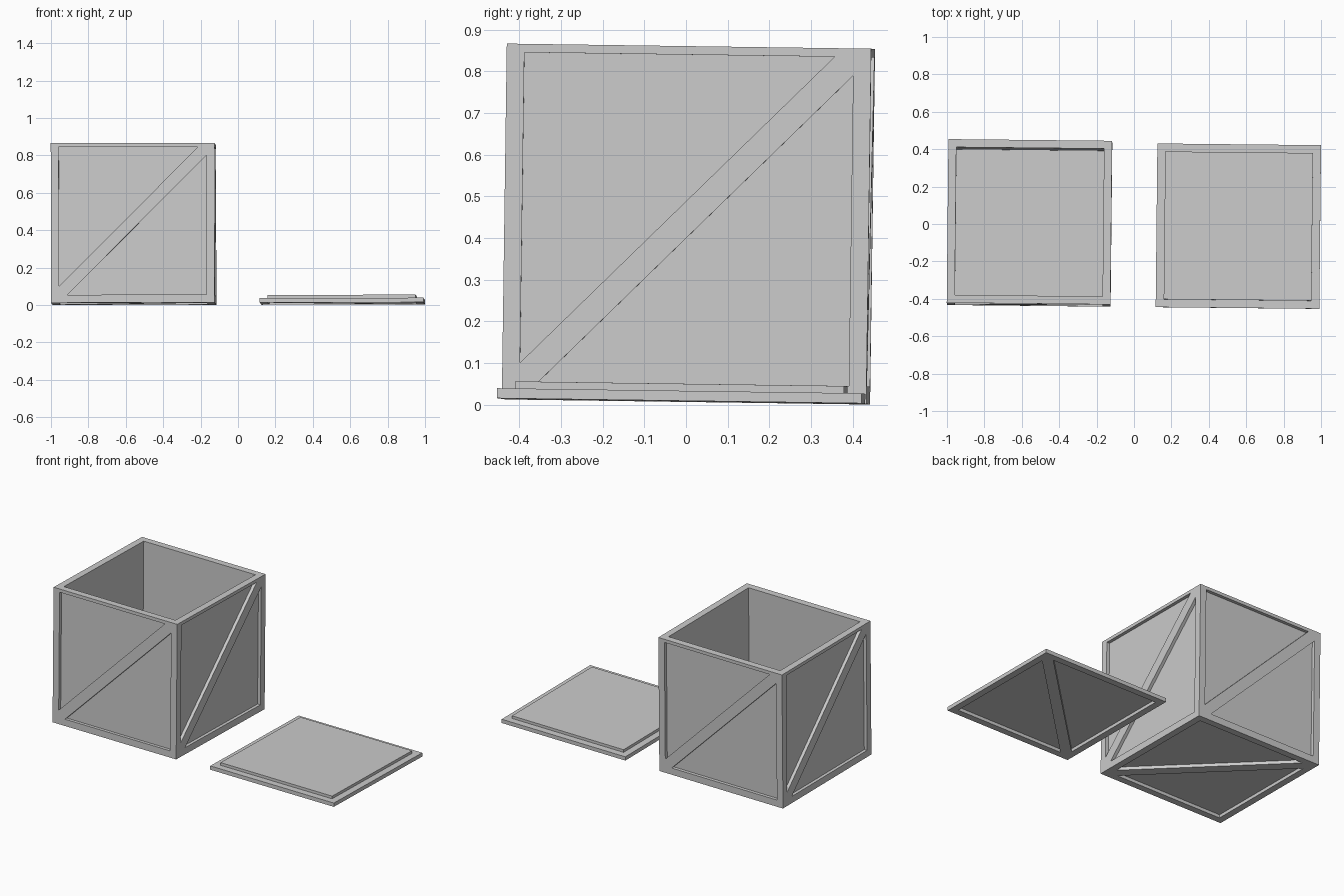
import bpy, bmesh
from mathutils import Vector, Matrix, Euler

if "Cube" in bpy.data.objects:
    bpy.data.objects.remove(bpy.data.objects["Cube"])

W = 0.875        # outer width of crate and lid
H = 0.853        # crate height
M = 0.0425       # frame width and wall thickness
GAP = 0.045      # half the brace width, measured along the frame
DEPTH = 0.02     # depth of the recessed triangles
SLAB, LID_TOP = 0.024, 0.041
X, Y, Z = Vector((1, 0, 0)), Vector((0, 1, 0)), Vector((0, 0, 1))

grey = bpy.data.materials.new("plain grey")
grey.diffuse_color = (0.6, 0.6, 0.6, 1)
grey.use_nodes = True
grey.node_tree.nodes["Principled BSDF"].inputs["Base Color"].default_value = grey.diffuse_color


def poly(bm, pts):
    return bm.faces.new([bm.verts.new(p) for p in pts])


def braced_panel(bm, origin, u, v, width, height):
    """Framed panel with a diagonal brace and two recessed triangles."""
    def at(a, b, d=0.0):
        return origin + u * a + v * b - u.cross(v) * d

    lo, hi = M, W - M
    outer = [(0, 0), (width, 0), (width, height), (0, height)]
    upper = [(lo, hi), (lo, lo + GAP), (hi - GAP, hi)]
    lower = [(hi, lo), (hi, hi - GAP), (lo + GAP, lo)]
    a, b, c, d = outer
    p, r, q = upper
    s, t, k = lower
    # frame strips, then the brace
    for face in ([a, b, s, k], [b, c, t, s], [c, d, p, q], [d, a, r, p],
                 [a, k, t, c, q, r]):
        poly(bm, [at(*e) for e in face])
    # recessed triangles and their side walls
    for tri in (upper, lower):
        poly(bm, [at(*e, DEPTH) for e in tri])
        for i in range(3):
            e, f = tri[i], tri[(i + 1) % 3]
            poly(bm, [at(*e), at(*f), at(*f, DEPTH), at(*e, DEPTH)])


def square(half, z):
    return [Vector((sx * half, sy * half, z))
            for sx, sy in ((-1, -1), (1, -1), (1, 1), (-1, 1))]


def bridge(bm, ring_a, ring_b):
    for i in range(4):
        j = (i + 1) % 4
        poly(bm, [ring_a[i], ring_a[j], ring_b[j], ring_b[i]])


def finish(bm, name, x):
    bmesh.ops.remove_doubles(bm, verts=bm.verts, dist=1e-5)
    bmesh.ops.recalc_face_normals(bm, faces=bm.faces)
    mesh = bpy.data.meshes.new(name)
    bm.to_mesh(mesh)
    bm.free()
    mesh.materials.append(grey)
    obj = bpy.data.objects.new(name, mesh)
    bpy.context.collection.objects.link(obj)
    # both parts share a slight tilt
    tilt = Euler((-0.014, -0.0015, -0.0105)).to_matrix().to_4x4()
    obj.matrix_world = (Matrix.Translation((0, -0.006, 0.0077)) @ tilt
                        @ Matrix.Translation((x, 0, 0)))


h = W / 2
offset = 0.558   # distance of each part from the centre

# Crate: four braced sides, braced bottom, rim and cavity
bm = bmesh.new()
for origin, u in (((-h, -h, 0), X), ((h, -h, 0), Y), ((h, h, 0), -X), ((-h, h, 0), -Y)):
    braced_panel(bm, Vector(origin), u, Z, W, H)
braced_panel(bm, Vector((h, -h, 0)), -X, Y, W, W)
bridge(bm, square(h, H), square(h - M, H))
bridge(bm, square(h - M, H), square(h - M, M))
poly(bm, square(h - M, M))
finish(bm, "crate", -offset)

# Lid: braced underside, slab edge and raised inner plate
bm = bmesh.new()
braced_panel(bm, Vector((-h, -h, 0)), Y, X, W, W)
bridge(bm, square(h, 0), square(h, SLAB))
bridge(bm, square(h, SLAB), square(h - M, SLAB))
bridge(bm, square(h - M, SLAB), square(h - M, LID_TOP))
poly(bm, square(h - M, LID_TOP))
finish(bm, "lid", offset)
